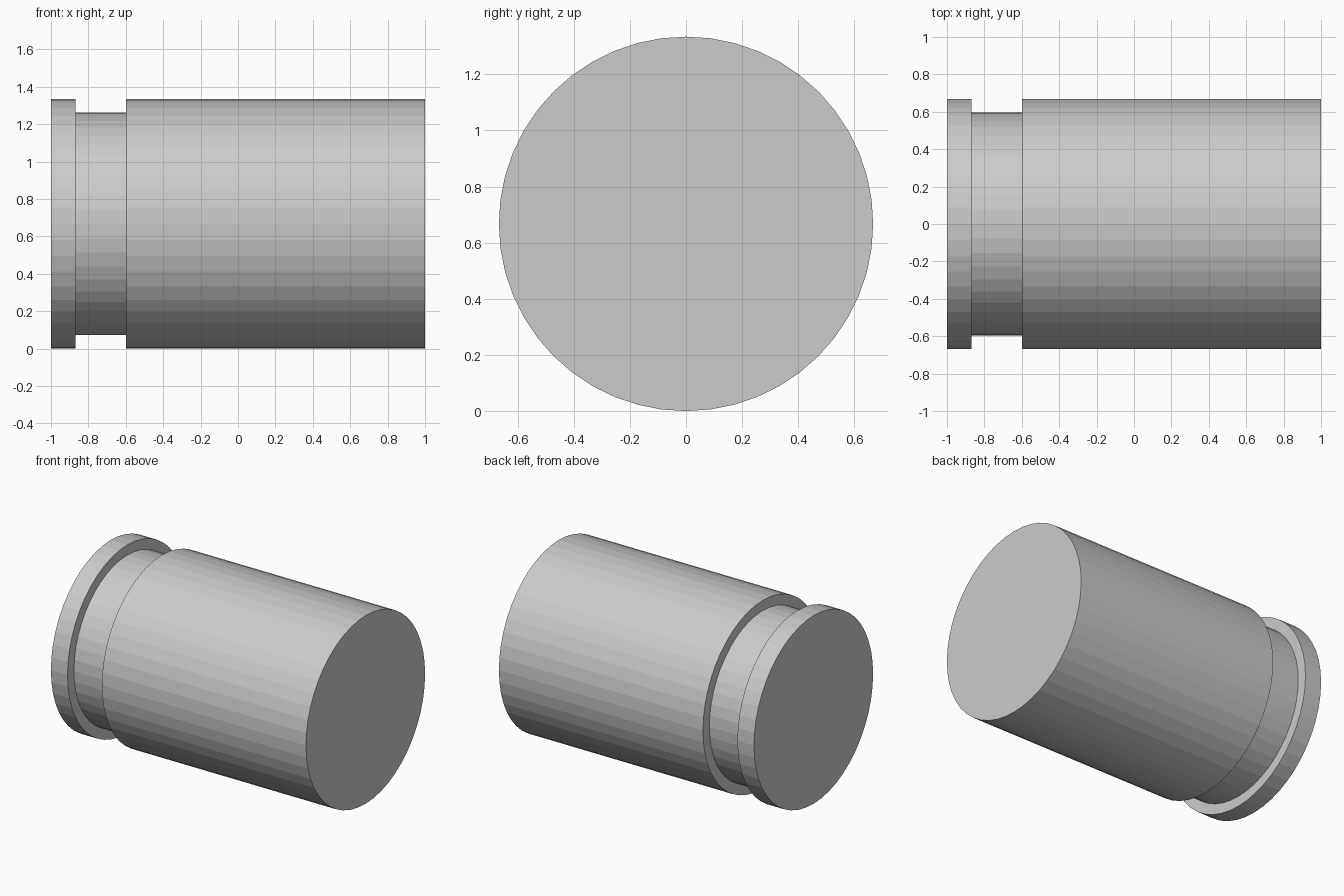
import bpy, bmesh
from math import sin, cos, tau

if "Cube" in bpy.data.objects:
    bpy.data.objects.remove(bpy.data.objects["Cube"])

SIDES = 48
RADIUS = 0.667
GROOVE = 0.595
# Profile along the x axis: (x, radius)
PROFILE = [(-1, RADIUS), (-0.87, RADIUS), (-0.87, GROOVE),
           (-0.6, GROOVE), (-0.6, RADIUS), (1, RADIUS)]

bm = bmesh.new()

# Rings of the grooved cylinder
rings = [[bm.verts.new((x, r * cos(tau * i / SIDES), RADIUS + r * sin(tau * i / SIDES)))
          for i in range(SIDES)] for x, r in PROFILE]

# Walls and groove shoulders
for a, b in zip(rings, rings[1:]):
    for i in range(SIDES):
        j = (i + 1) % SIDES
        bm.faces.new((a[i], a[j], b[j], b[i]))

# Flat end caps
bm.faces.new(rings[0])
bm.faces.new(rings[-1])
bmesh.ops.recalc_face_normals(bm, faces=bm.faces)

mesh = bpy.data.meshes.new("grooved_cylinder")
bm.to_mesh(mesh)
bm.free()
bpy.context.collection.objects.link(bpy.data.objects.new("grooved_cylinder", mesh))
